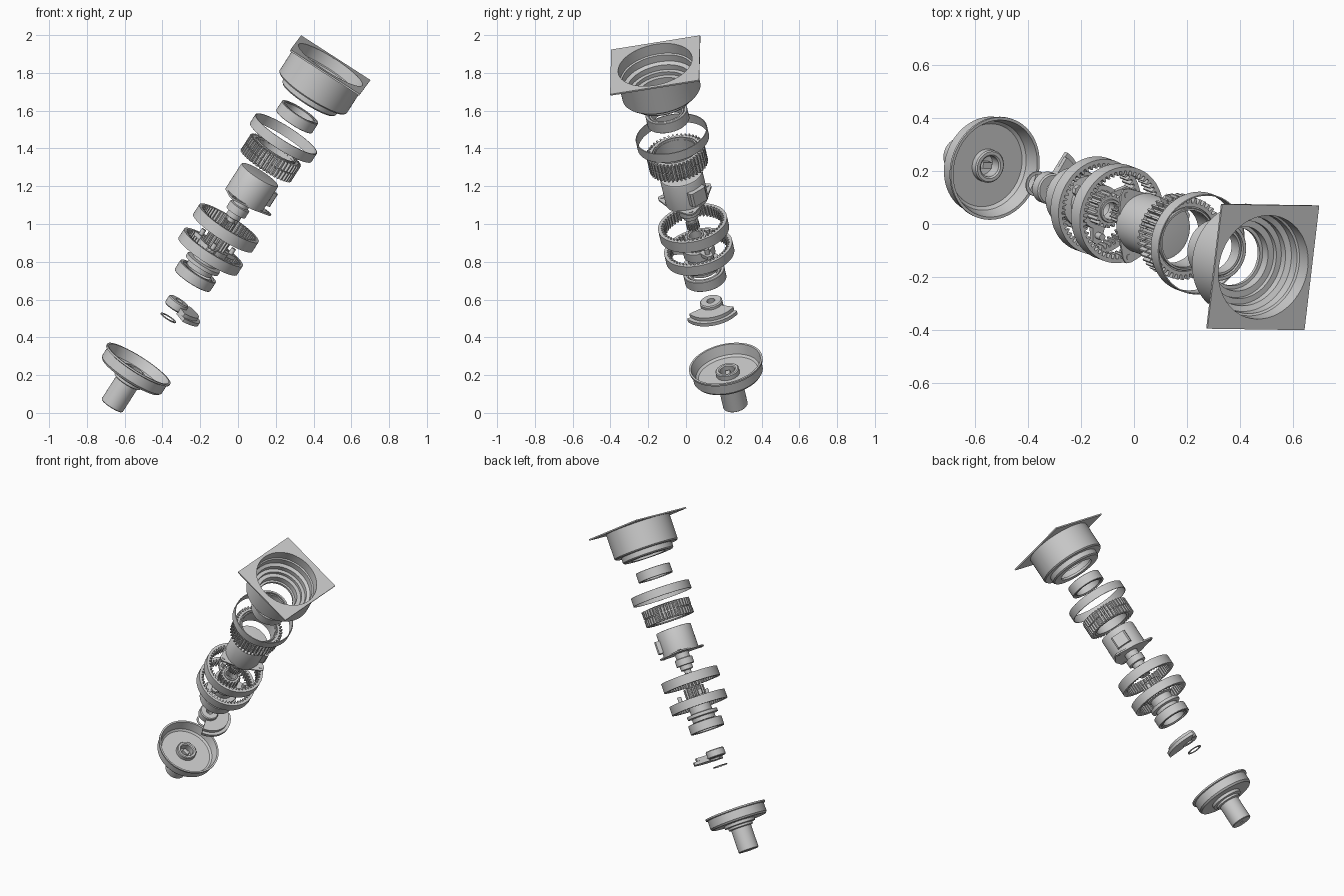
import bpy, bmesh
from math import sin, cos, pi, radians
from mathutils import Matrix, Vector

if "Cube" in bpy.data.objects:
    bpy.data.objects.remove(bpy.data.objects["Cube"])

# Tilted assembly axis; every part is built along local z (t) of this frame
Z = Vector((0.5295, -0.195, 0.826)).normalized()
X = Vector((0.835, -0.011, -0.549))
X = (X - Z * X.dot(Z)).normalized()
Y = Z.cross(X)
FRAME = Matrix.Translation((-0.525, 0.21, 0.26)) @ Matrix((X, Y, Z)).transposed().to_4x4()


def finish(name, bm, smooth=True):
    bmesh.ops.recalc_face_normals(bm, faces=bm.faces)
    me = bpy.data.meshes.new(name)
    bm.to_mesh(me)
    bm.free()
    ob = bpy.data.objects.new(name, me)
    bpy.context.collection.objects.link(ob)
    ob.matrix_world = FRAME
    if smooth:
        bpy.ops.object.select_all(action='DESELECT')
        bpy.context.view_layer.objects.active = ob
        ob.select_set(True)
        bpy.ops.object.shade_smooth_by_angle(angle=radians(30))
    return ob


def bridge(bm, loops, closed):
    n = len(loops[0])
    for i in range(len(loops) - (0 if closed else 1)):
        a, b = loops[i], loops[(i + 1) % len(loops)]
        for j in range(n):
            k = (j + 1) % n
            bm.faces.new((a[j], a[k], b[k], b[j]))


def lathe(name, prof, closed=True, seg=72):
    """Revolve (radius, t) points; an open profile gets end caps."""
    bm = bmesh.new()
    loops = [[bm.verts.new((r * cos(2 * pi * j / seg), r * sin(2 * pi * j / seg), t))
              for j in range(seg)] for r, t in prof]
    bridge(bm, loops, closed)
    if not closed:
        bm.faces.new(loops[0])
        bm.faces.new(loops[-1])
    return finish(name, bm)


def tube(name, r0, r1, t0, t1):
    c = 0.15 * min(r1 - r0, t1 - t0)
    return lathe(name, [(r0, t0), (r1 - c, t0), (r1, t0 + c), (r1, t1 - c), (r1 - c, t1), (r0, t1)])


def ring_prism(name, t0, t1, outer, inner):
    """Extruded ring between two outlines of equal point count."""
    bm = bmesh.new()
    loops = [[bm.verts.new((x, y, t)) for x, y in pts]
             for pts, t in ((outer, t0), (outer, t1), (inner, t1), (inner, t0))]
    bridge(bm, loops, True)
    return finish(name, bm)


def circle(r, n):
    return [(r * cos(2 * pi * i / n), r * sin(2 * pi * i / n)) for i in range(n)]


def teeth(n, root, tip, cx=0, cy=0):
    pts = []
    for i in range(n):
        for r, f in ((root, 0), (root, .4), (tip, .54), (tip, .86)):
            a = 2 * pi * (i + f) / n
            pts.append((cx + r * cos(a), cy + r * sin(a)))
    return pts


def prism(name, pts, t0, t1, rot=0):
    c, s = cos(radians(rot)), sin(radians(rot))
    bm = bmesh.new()
    loops = [[bm.verts.new((x * c - y * s, x * s + y * c, t)) for x, y in pts] for t in (t0, t1)]
    bridge(bm, loops, False)
    bm.faces.new(loops[0])
    bm.faces.new(loops[1])
    return finish(name, bm)


def sector(name, r0, r1, half, t0, t1):
    arc = [radians(-half + 2 * half * i / 28) for i in range(29)]
    pts = [(r1 * cos(a), r1 * sin(a)) for a in arc] + [(r0 * cos(a), r0 * sin(a)) for a in reversed(arc)]
    return prism(name, pts, t0, t1)


# Output dish with rim, inner boss and shaft
lathe("output_dish", [
    (.187, 0), (.198, 0), (.198, -.01), (.187, -.014), (.187, -.068), (.178, -.08), (.10, -.08),
    (.10, -.098), (.08, -.102), (.08, -.115), (.066, -.12), (.066, -.265), (.062, -.269), (.01, -.269),
    (.01, -.09), (.04, -.085), (.04, -.04), (.046, -.035), (.058, -.035), (.063, -.04), (.063, -.065),
    (.16, -.065), (.172, -.055)])
prism("dish_key", [(-.02, -.012), (.02, -.012), (.02, .012), (-.02, .012)], -.1, -.055)

# Snap ring and counterweight
tube("snap_ring", .035, .048, .292, .297)
tube("counterweight_hub", .022, .06, .355, .405)
sector("counterweight_upper", .05, .135, 62, .365, .385)
sector("counterweight_lower", .05, .155, 60, .345, .365)

# Lower bearing
tube("lower_bearing_outer", .094, .111, .535, .595)
tube("lower_bearing_inner", .076, .088, .538, .592)
tube("lower_bearing_cage", .086, .096, .548, .582)

# Planet carrier
lathe("carrier_hub", [
    (.045, .60), (.075, .60), (.075, .625), (.10, .63), (.10, .65), (.07, .655), (.07, .70),
    (.085, .705), (.085, .755), (.045, .755)])
for k in range(3):
    prism(f"carrier_arm_{k+1}", [(.06, -.03), (.135, -.018), (.143, 0), (.135, .018), (.06, .03)],
          .735, .757, 120 * k + 30)
    a = radians(120 * k + 30)
    cx, cy = .108 * cos(a), .108 * sin(a)
    prism(f"carrier_pin_{k+1}", [(cx + x, cy + y) for x, y in circle(.013, 20)], .75, .79)
ring_prism("carrier_gear", .755, .82, teeth(18, .056, .067), circle(.036, 72))
tube("carrier_gear_collar", .034, .045, .80, .828)

# Two internal ring gears
ring_prism("ring_gear_lower", .69, .747, circle(.184, 192), teeth(48, .168, .152))
ring_prism("ring_gear_upper", .84, .902, circle(.186, 192), teeth(48, .17, .154))

# Motor body with stepped shaft, flange arms and connector box
lathe("motor_body", [
    (.022, .895), (.022, .935), (.04, .94), (.04, .968), (.058, .97), (.058, 1.012), (.045, 1.016),
    (.045, 1.05), (.115, 1.05), (.115, 1.205), (.112, 1.212), (.10, 1.214)], closed=False)
prism("sun_gear", teeth(14, .027, .035), .872, .915)
for k in range(3):
    ang = 10 + 120 * k
    prism(f"flange_arm_{k+1}", [(0, -.112), (.06, -.095), (.155, -.02), (.166, 0), (.155, .02), (.06, .095), (0, .112)],
          1.05, 1.06, ang)
    a = radians(ang)
    prism(f"flange_bolt_{k+1}", [(.14 * cos(a) + x, .14 * sin(a) + y) for x, y in circle(.011, 16)],
          1.047, 1.064)
prism("connector_box", [(.08, -.05), (.13, -.05), (.14, -.04), (.14, .04), (.13, .05), (.08, .05)],
      1.085, 1.165, 38)

# Slotted stator
for nm, t0, t1 in (("lower", 1.27, 1.317), ("upper", 1.323, 1.37)):
    ring_prism(f"stator_teeth_{nm}", t0, t1, teeth(42, .139, .158), circle(.125, 168))
tube("stator_core", .11, .142, 1.275, 1.362)
tube("stator_lip", .112, .12, 1.355, 1.375)

# Thin magnet ring
tube("magnet_ring", .188, .193, 1.42, 1.475)

# Upper bearing
tube("upper_bearing_outer", .099, .113, 1.553, 1.615)
tube("upper_bearing_inner", .083, .093, 1.556, 1.612)
tube("upper_bearing_cage", .091, .101, 1.566, 1.602)

# Stepped housing and its square mounting plate
lathe("housing", [
    (.20, 1.915), (.211, 1.915), (.211, 1.745), (.204, 1.737), (.168, 1.737), (.168, 1.705),
    (.16, 1.697), (.112, 1.697), (.112, 1.712), (.125, 1.712), (.125, 1.75), (.15, 1.75),
    (.15, 1.77), (.172, 1.77), (.172, 1.80), (.192, 1.81), (.192, 1.85), (.20, 1.855)])
square = []
for i in range(96):
    c, s = cos(2 * pi * i / 96), sin(2 * pi * i / 96)
    m = max(abs(c), abs(s))
    square.append((.2185 * c / m, .24 * s / m))
ring_prism("mounting_plate", 1.908, 1.917, square, circle(.20, 96))
